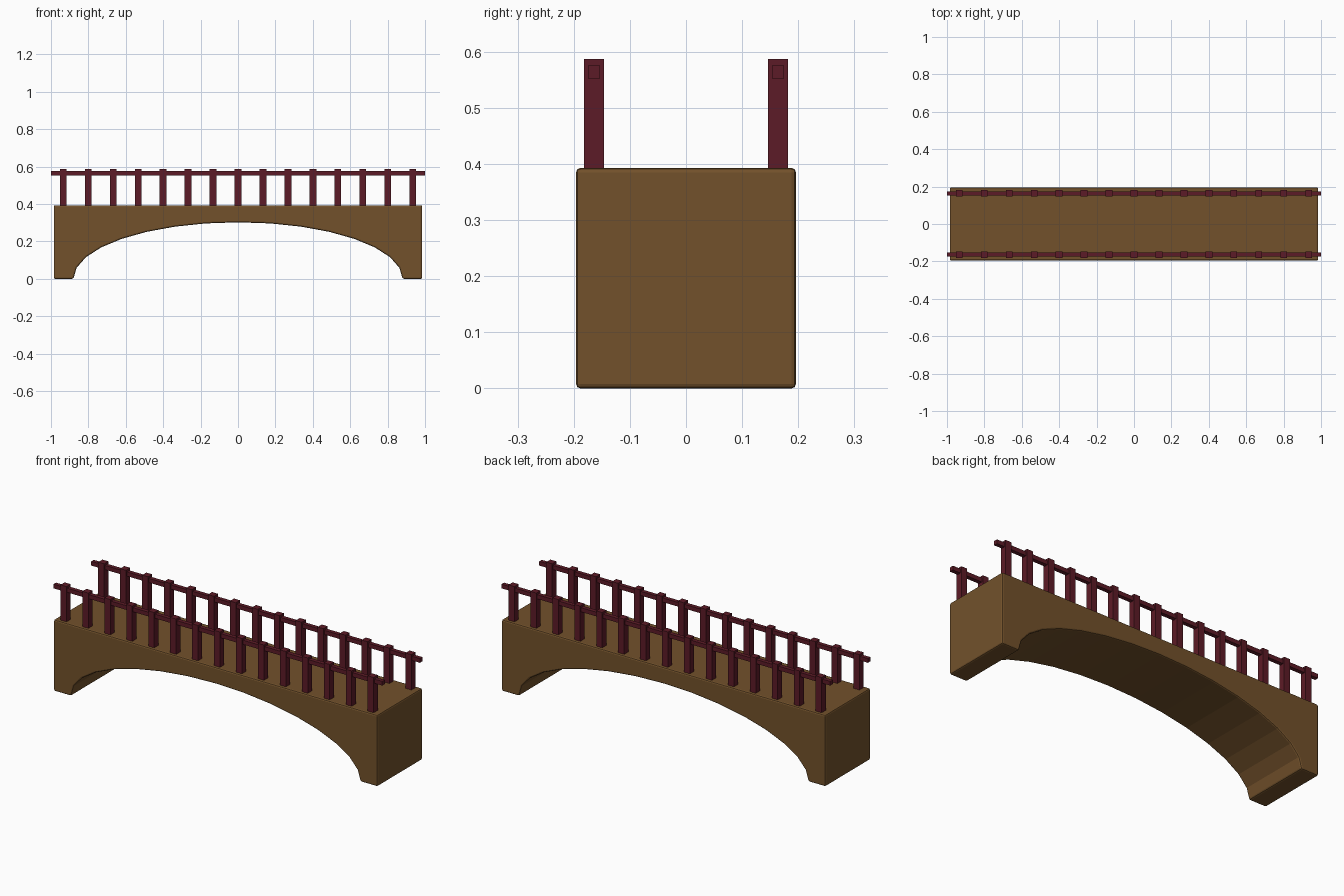
import bpy, bmesh
from math import cos, sin, pi, radians

if "Cube" in bpy.data.objects:
    bpy.data.objects.remove(bpy.data.objects["Cube"])


def material(name, rgb):
    m = bpy.data.materials.new(name)
    m.diffuse_color = (*rgb, 1)
    m.use_nodes = True
    m.node_tree.nodes["Principled BSDF"].inputs["Base Color"].default_value = m.diffuse_color
    return m


brown = material("brown_wood", (0.17, 0.083, 0.024))
red = material("dark_red_paint", (0.108, 0.011, 0.020))


def finish(bm, name, mat):
    bmesh.ops.recalc_face_normals(bm, faces=bm.faces)
    mesh = bpy.data.meshes.new(name)
    bm.to_mesh(mesh)
    bm.free()
    mesh.materials.append(mat)
    obj = bpy.data.objects.new(name, mesh)
    bpy.context.collection.objects.link(obj)
    return obj


def box(name, centre, size, mat):
    bm = bmesh.new()
    bmesh.ops.create_cube(bm, size=1)
    bmesh.ops.scale(bm, vec=size, verts=bm.verts)
    bmesh.ops.translate(bm, vec=centre, verts=bm.verts)
    return finish(bm, name, mat)


# Arched span: side profile with a half-ellipse opening, extruded across y
LENGTH, WIDTH, TOP = 0.985, 0.196, 0.393
ARCH_X, ARCH_Z, STEPS = 0.88, 0.302, 16
profile = [(-LENGTH, 0), (-LENGTH, TOP), (LENGTH, TOP), (LENGTH, 0)]
profile += [(ARCH_X * cos(pi * i / STEPS), ARCH_Z * sin(pi * i / STEPS))
            for i in range(STEPS + 1)]
bm = bmesh.new()
face = bm.faces.new([bm.verts.new((x, -WIDTH, z)) for x, z in profile])
ext = bmesh.ops.extrude_face_region(bm, geom=[face])
bmesh.ops.translate(bm, vec=(0, 2 * WIDTH, 0),
                    verts=[v for v in ext["geom"] if isinstance(v, bmesh.types.BMVert)])
span = finish(bm, "arched_span", brown)
bevel = span.modifiers.new("soft_edges", "BEVEL")
bevel.width = 0.008
bevel.segments = 2
bevel.limit_method = "ANGLE"
bevel.angle_limit = radians(30)

# Railings on both sides: a row of posts carrying a thin handrail
POSTS, SPACING, RAIL_Y = 15, 0.1335, 0.164
for side, y in (("front", -RAIL_Y), ("back", RAIL_Y)):
    box(f"{side}_handrail", (0, y, 0.564), (2.0, 0.022, 0.023), red)
    for i in range(POSTS):
        x = (i - (POSTS - 1) / 2) * SPACING
        box(f"{side}_post_{i + 1}", (x, y, 0.4885), (0.036, 0.036, 0.197), red)
